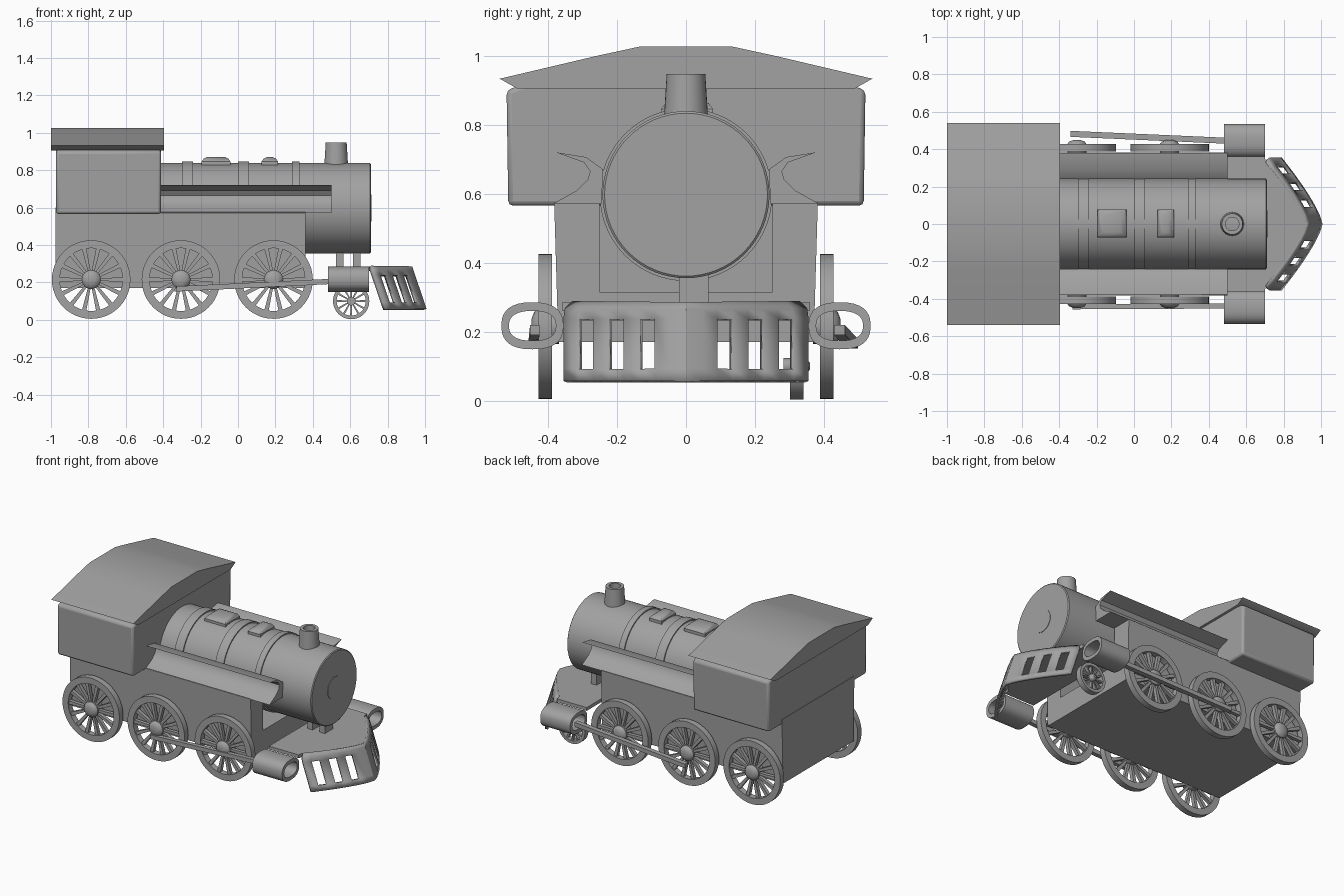
import bpy, bmesh
from math import cos, sin, pi
from mathutils import Vector

cube = bpy.data.objects.get("Cube")
if cube:
    bpy.data.objects.remove(cube)

GREY = (0.36, 0.36, 0.36, 1)
mat = bpy.data.materials.new("plain grey")
mat.use_nodes = True
mat.diffuse_color = GREY
mat.node_tree.nodes["Principled BSDF"].inputs["Base Color"].default_value = GREY
parts = []


def finish(name, bm):
    bmesh.ops.recalc_face_normals(bm, faces=bm.faces[:])
    mesh = bpy.data.meshes.new(name)
    bm.to_mesh(mesh)
    bm.free()
    mesh.materials.append(mat)
    obj = bpy.data.objects.new(name, mesh)
    bpy.context.collection.objects.link(obj)
    parts.append(obj)
    return obj


def loft(name, loops, ring=False):
    """Skin closed loops; a ring joins last to first, otherwise ends are capped."""
    bm = bmesh.new()
    rows = [[bm.verts.new(p) for p in loop] for loop in loops]
    n = len(rows[0])
    for a, b in zip(rows, rows[1:] + (rows[:1] if ring else [])):
        for i in range(n):
            j = (i + 1) % n
            bm.faces.new((a[i], a[j], b[j], b[i]))
    if not ring:
        bm.faces.new(rows[0])
        bm.faces.new(rows[-1])
    return finish(name, bm)


def prism(name, profile, x0, x1):
    """Extrude a (y, z) profile along x."""
    return loft(name, [[(x, y, z) for y, z in profile] for x in (x0, x1)])


def lathe(name, profile, centre, axis, ring=False, steps=48):
    """Turn (radius, offset) points about an axis through the centre."""
    loops = []
    for r, h in profile:
        loop = []
        for k in range(steps):
            c, s = r * cos(2 * pi * k / steps), r * sin(2 * pi * k / steps)
            p = {"X": (h, c, s), "Y": (c, h, s), "Z": (c, s, h)}[axis]
            loop.append(Vector(centre) + Vector(p))
        loops.append(loop)
    return loft(name, loops, ring)


def rect(x0, x1, y0, y1, z, inset=0):
    x0, x1, y0, y1 = x0 + inset, x1 - inset, y0 + inset, y1 - inset
    return [(x0, y0, z), (x1, y0, z), (x1, y1, z), (x0, y1, z)]


def mirrored(half):
    """Close a half profile given from bottom to top at positive y."""
    return half + [(-y, z) for y, z in reversed(half)]


def side_name(s, name):
    return ("left_" if s > 0 else "right_") + name


# Main body: trough under the boiler and a solid block below the cab
prism("body_trough", mirrored([(.37, .17), (.382, .575), (.25, .575), (.25, .315)]), -.43, .36)
prism("rear_body", mirrored([(.37, .17), (.382, .6)]), -.975, -.42)

# Cab with softened edges, and arched overhanging roof
cab = prism("cab", mirrored([(.515, .565), (.52, .9), (.255, .99), (.135, 1.01)]), -.972, -.412)
bevel = cab.modifiers.new("soft_edges", "BEVEL")
bevel.width = .014
bevel.segments = 2
prism("roof", mirrored([(.49, .905), (.54, .933), (.255, 1.0), (.135, 1.026)]), -1, -.395)

# Boiler, front cover and bands
AXIS_Z = .597
lathe("boiler", [(.242, -.43), (.242, .705), (.236, .71)], (0, 0, AXIS_Z), "X", steps=64)
lathe("boiler_front_cover", [(.072, .705), (.072, .713)], (0, 0, AXIS_Z), "X")
for x0, x1 in ((-.3, -.24), (0, .06), (.29, .33)):
    lathe("boiler_band", [(.25, x0), (.25, x1), (.235, x1), (.235, x0)],
          (0, 0, AXIS_Z), "X", ring=True, steps=64)

# Domes and chimney
for x0, x1 in ((-.195, -.04), (.125, .215)):
    loft("dome", [rect(x0, x1, -.072, .078, z, i)
                  for z, i in ((.8, 0), (.845, 0), (.862, .012), (.87, .03))])
lathe("chimney", [(.065, .8), (.056, .947), (.036, .947), (.036, .84)],
      (.525, 0, 0), "Z", ring=True, steps=32)

# Flared running boards along the boiler
board = [(.245, .57), (.383, .572), (.315, .61), (.285, .64), (.278, .665),
         (.295, .69), (.378, .72), (.29, .706), (.24, .67)]
for s in (1, -1):
    prism(side_name(s, "running_board"), [(s * y, z) for y, z in board], -.42, .5)


# Spoked wheels
def wheel(name, x, z, y0, y1, r, spokes=14):
    s = 1 if y1 > 0 else -1
    lathe(name + "_rim", [(r, y0), (r, y1), (r * .8, y1), (r * .8, y0)],
          (x, 0, z), "Y", ring=True)
    w = y1 - y0
    lathe(name + "_hub", [(r * .24, y0 - w * .5), (r * .24, y1), (r * .2, y1 + w * .3),
                          (r * .1, y1 + w * .5)], (x, 0, z), "Y", steps=24)
    bm = bmesh.new()
    for k in range(spokes):
        a = 2 * pi * k / spokes
        out, across = Vector((cos(a), 0, sin(a))), Vector((-sin(a), 0, cos(a)))
        ends = []
        for dist, half in ((r * .2, r * .035), (r * .82, r * .055)):
            ends.append([bm.verts.new(Vector((x, y0 + w * t, z)) + out * dist + across * half * d)
                         for t, d in ((.2, -1), (.8, -1), (.8, 1), (.2, 1))])
        a_end, b_end = ends
        for i in range(4):
            j = (i + 1) % 4
            bm.faces.new((a_end[i], a_end[j], b_end[j], b_end[i]))
    finish(name + "_spokes", bm)


for s in (1, -1):
    for x in (-.785, -.305, .19):
        wheel(side_name(s, "drive_wheel"), x, .215, s * .388, s * .428, .21)
wheel("left_small_wheel", .605, .1, .302, .34, .097, 12)


# Connecting rods
def rod(name, a, b, w, h):
    loft(name, [[(x, y + dy * w, z + dz * h) for dy, dz in ((-1, -1), (1, -1), (1, 1), (-1, 1))]
                for x, y, z in (a, b)])


rod("right_connecting_rod", (-.33, -.442, .165), (.5, -.438, .205), .014, .014)
rod("left_connecting_rod", (-.34, .482, .165), (.5, .445, .205), .016, .014)


# Open-ended oval steam cylinders
def oval(x, s, a, b):
    pts = []
    for k in range(32):
        c, d = cos(2 * pi * k / 32), sin(2 * pi * k / 32)
        pts.append((x, s * .445 + a * abs(c) ** .8 * (1 if c > 0 else -1),
                    .217 + b * abs(d) ** .8 * (1 if d > 0 else -1)))
    return pts


for s in (1, -1):
    loft(side_name(s, "steam_cylinder"),
         [oval(.48, s, .09, .068), oval(.7, s, .09, .068),
          oval(.7, s, .068, .043), oval(.48, s, .068, .043)], ring=True)


# Front deck and slotted guard sloping outward to the bottom
def guard_x(y, z):
    return 1 - .85 * abs(y) ** 1.3 - .34 * (z - .055)


slots = ((.088, .131), (.177, .22), (.265, .307))
half = [.045] + [e for slot in slots for e in slot] + [.35]
cols = [-y for y in reversed(half)] + [0] + half
heights = ((.283, .93), (.262, .99), (.235, 1), (.09, 1), (.055, 1))

bm = bmesh.new()
grid = [[bm.verts.new((guard_x(y, z), y * k, z)) for y in cols] for z, k in heights]
for r in range(len(heights) - 1):
    for c in range(len(cols) - 1):
        mid = abs(cols[c] + cols[c + 1]) / 2
        if r == 2 and any(lo < mid < hi for lo, hi in slots):
            continue
        bm.faces.new((grid[r][c], grid[r + 1][c], grid[r + 1][c + 1], grid[r][c + 1]))
guard = finish("front_guard", bm)
solid = guard.modifiers.new("thickness", "SOLIDIFY")
solid.thickness = .018
solid.offset = 0

nose = [(guard_x(y, .283), y * .93) for y in cols]
outline = [(.7, -.36), *nose, (.7, .36), (.48, .36), (.48, -.36)]
loft("front_deck", [[(x, y, z) for x, y in outline] for z in (.262, .284)])

# Struts from deck to boiler
for x in (.545, .635):
    rod("deck_strut", (x, -.02, .32), (x, .065, .32), 0, .06)
    loft("deck_strut_post", [rect(x - .02, x + .02, -.02, .065, z) for z in (.27, .38)])
    bpy.data.objects.remove(parts.pop(-2))

# Smooth shading with sharp edges kept
for obj in bpy.context.selected_objects:
    obj.select_set(False)
for obj in parts:
    obj.select_set(True)
bpy.context.view_layer.objects.active = parts[0]
bpy.ops.object.shade_smooth_by_angle(angle=.6)
